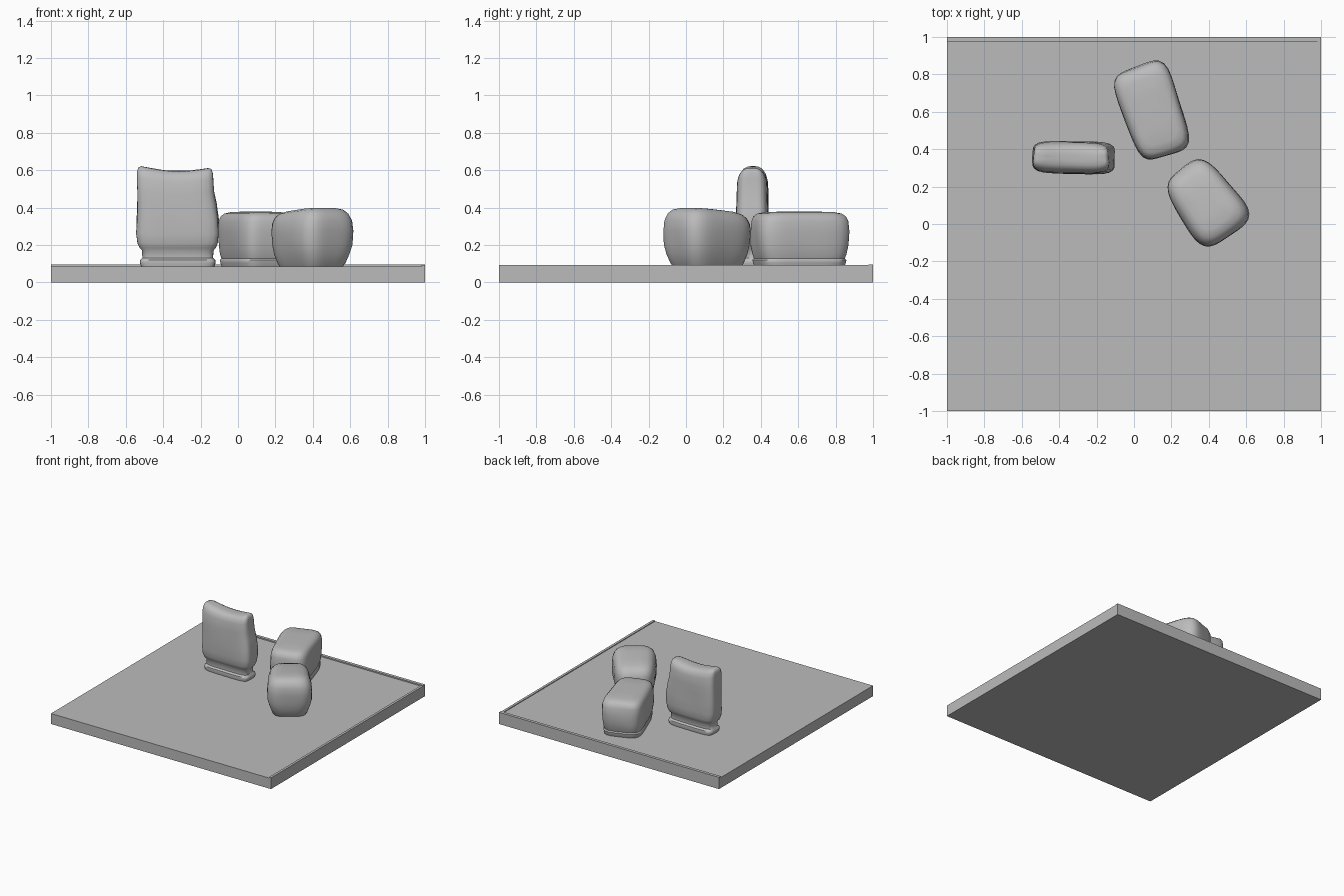
import bpy, bmesh, math
from mathutils import Matrix, Vector

if "Cube" in bpy.data.objects:
    bpy.data.objects.remove(bpy.data.objects["Cube"])

grey = bpy.data.materials.new("stone_grey")
grey.diffuse_color = (0.5, 0.5, 0.5, 1)
grey.use_nodes = True
grey.node_tree.nodes["Principled BSDF"].inputs["Base Color"].default_value = grey.diffuse_color


def finish(name, bm, smooth=None):
    bmesh.ops.recalc_face_normals(bm, faces=bm.faces)
    me = bpy.data.meshes.new(name)
    bm.to_mesh(me)
    bm.free()
    ob = bpy.data.objects.new(name, me)
    bpy.context.collection.objects.link(ob)
    me.materials.append(grey)
    if smooth:
        bpy.ops.object.select_all(action='DESELECT')
        ob.select_set(True)
        bpy.context.view_layer.objects.active = ob
        bpy.ops.object.shade_smooth_by_angle(angle=math.radians(smooth))
    return ob


def box(name, lo, hi):
    bm = bmesh.new()
    bmesh.ops.create_cube(bm, size=1)
    lo, hi = Vector(lo), Vector(hi)
    for v in bm.verts:
        v.co = [(a + b) / 2 + c * (b - a) for a, b, c in zip(lo, hi, v.co)]
    return finish(name, bm)


def cushion(name, centre, half, angle, power, rings, taper=0, crown=None, seg=48):
    """Loft rounded-rectangle rings (z, scale x, scale y, shift x) into a soft block."""
    bm = bmesh.new()
    turn = Matrix.Rotation(math.radians(angle), 3, 'Z')
    z0, z1 = rings[0][0], rings[-1][0]
    loops = []
    for z, sx, sy, shift in rings:
        loop = []
        for i in range(seg):
            a = 2 * math.pi * i / seg
            c, s = math.cos(a), math.sin(a)
            # radial superellipse keeps the flat sides evenly sampled
            r = (abs(c) ** power + abs(s) ** power) ** (-1 / power)
            u, w = r * c * sx, r * s * sy
            lump = 1 + 0.012 * math.sin(3 * a + 17 * z) * (z > 0.15)
            h = (z - z0) / (z1 - z0)
            dz = crown(u, w) * h * h if crown else 0
            p = turn @ Vector((u * half[0] * (1 - taper * w) * lump + shift,
                               w * half[1] * lump, 0))
            loop.append(bm.verts.new((p.x + centre[0], p.y + centre[1], z + dz)))
        loops.append(loop)
    for a, b in zip(loops, loops[1:]):
        for i in range(seg):
            j = (i + 1) % seg
            bm.faces.new((a[i], a[j], b[j], b[i]))
    bm.faces.new(loops[0][::-1])
    bm.faces.new(loops[-1])
    return finish(name, bm, 50)


# Ground slab with the faint raised lips on its edges
box("ground_slab", (-1, -1, 0), (1, 1, 0.086))
box("back_lip", (-1, 0.975, 0.08), (1, 1, 0.096))
box("right_lip", (0.98, -1, 0.08), (1, 0.975, 0.092))

# Upright thin block on a pinched foot, with a dipped top edge
cushion("upright_block", (-0.322, 0.355), (0.22, 0.087), -1, 5, [
    (0.080, 0.88, 0.85, 0), (0.105, 0.92, 0.92, 0), (0.120, 0.91, 0.90, 0),
    (0.130, 0.86, 0.72, 0), (0.170, 0.86, 0.72, 0), (0.185, 0.92, 0.85, 0),
    (0.210, 0.97, 0.95, 0), (0.260, 1.00, 1.00, 0), (0.340, 0.99, 1.00, 0),
    (0.420, 0.96, 0.98, -0.006), (0.480, 0.93, 0.97, -0.012),
    (0.550, 0.92, 0.92, -0.014), (0.580, 0.91, 0.82, -0.014),
    (0.600, 0.88, 0.65, -0.014), (0.609, 0.82, 0.45, -0.014),
    (0.612, 0.60, 0.22, -0.014), (0.612, 0.30, 0.05, -0.014)],
    crown=lambda u, w: 0.035 * u * u - 0.016 - 0.006 * u)

# Rear lying block with a thin foot band
cushion("rear_block", (0.098, 0.605), (0.155, 0.252), 19, 5, [
    (0.080, 0.90, 0.90, 0), (0.105, 0.94, 0.94, 0), (0.120, 0.95, 0.95, 0),
    (0.128, 0.91, 0.92, 0), (0.150, 0.95, 0.95, 0), (0.200, 0.99, 0.99, 0),
    (0.270, 1.00, 1.00, 0), (0.325, 0.98, 0.98, 0), (0.352, 0.92, 0.94, 0),
    (0.368, 0.82, 0.86, 0), (0.376, 0.65, 0.70, 0), (0.379, 0.30, 0.35, 0)],
    taper=-0.05)

# Front lying block: rounder, wider and higher at its outer end
cushion("front_block", (0.385, 0.118), (0.160, 0.222), 36, 4, [
    (0.080, 0.74, 0.78, 0), (0.105, 0.82, 0.85, 0), (0.150, 0.91, 0.93, 0),
    (0.200, 0.98, 0.98, 0), (0.270, 1.00, 1.00, 0), (0.320, 0.98, 0.98, 0),
    (0.355, 0.90, 0.91, 0), (0.376, 0.78, 0.80, 0), (0.387, 0.60, 0.62, 0),
    (0.391, 0.30, 0.30, 0)],
    taper=0.12, crown=lambda u, w: -0.02 * w)
